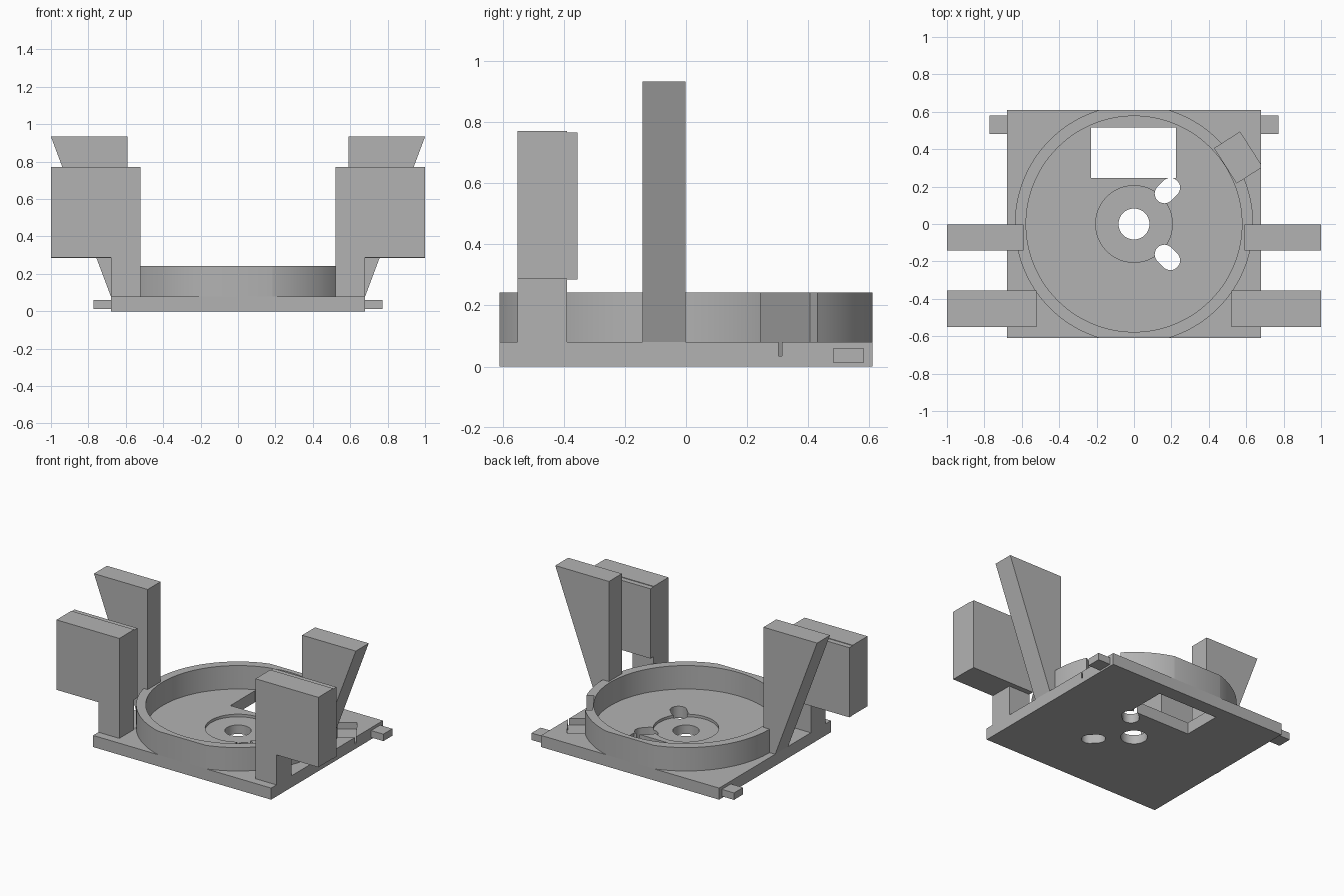
import bpy, bmesh
from math import cos, sin, pi, radians
from mathutils import Matrix, Vector

cube = bpy.data.objects.get("Cube")
if cube:
    bpy.data.objects.remove(cube, do_unlink=True)

grey = bpy.data.materials.new("plain grey")
grey.use_nodes = True
colour = (0.45, 0.45, 0.45, 1)
grey.diffuse_color = colour
grey.node_tree.nodes["Principled BSDF"].inputs["Base Color"].default_value = colour


def extrude(name, outline, low, high, place=None):
    """Prism over a flat outline, optionally moved by a matrix."""
    bm = bmesh.new()
    face = bm.faces.new([bm.verts.new((x, y, low)) for x, y in outline])
    top = bmesh.ops.extrude_face_region(bm, geom=[face])["geom"]
    bmesh.ops.translate(bm, vec=(0, 0, high - low),
                        verts=[v for v in top if isinstance(v, bmesh.types.BMVert)])
    if place:
        bm.transform(place)
    bmesh.ops.recalc_face_normals(bm, faces=bm.faces)
    mesh = bpy.data.meshes.new(name)
    bm.to_mesh(mesh)
    bm.free()
    mesh.materials.append(grey)
    obj = bpy.data.objects.new(name, mesh)
    bpy.context.collection.objects.link(obj)
    return obj


def rect(x0, x1, y0, y1):
    return [(x0, y0), (x1, y0), (x1, y1), (x0, y1)]


def arc(radius, start=0, sweep=2 * pi, steps=96, centre=0.0):
    closed = sweep > 6
    count = steps if closed else steps + 1
    return [(centre + radius * cos(start + sweep * i / steps),
             radius * sin(start + sweep * i / steps)) for i in range(count)]


def boolean(obj, cutter, operation="DIFFERENCE"):
    cutter.hide_render = True
    mod = obj.modifiers.new("cut", "BOOLEAN")
    mod.operation, mod.object, mod.solver = operation, cutter, "EXACT"
    bpy.context.view_layer.objects.active = obj
    bpy.ops.object.modifier_apply(modifier=mod.name)
    bpy.data.objects.remove(cutter, do_unlink=True)


def smooth(obj):
    bpy.ops.object.select_all(action="DESELECT")
    obj.select_set(True)
    bpy.context.view_layer.objects.active = obj
    bpy.ops.object.shade_smooth_by_angle(angle=radians(30))


# Base plate with shallow centre recess, bore, window and radial slots
plate = extrude("base_plate", rect(-0.68, 0.68, -0.61, 0.61), 0, 0.08)
boolean(plate, extrude("recess_cutter", arc(0.205), 0.062, 0.2))
boolean(plate, extrude("bore_cutter", arc(0.083, steps=48), -0.1, 0.2))
boolean(plate, extrude("window_cutter", rect(-0.23, 0.225, 0.245, 0.515), -0.1, 0.2))
slot = (arc(0.052, -pi / 2, pi, 16, centre=0.275)
        + arc(0.052, pi / 2, pi, 16, centre=0.23))
for i in range(4):
    turn = Matrix.Rotation(pi / 4 + i * pi / 2, 4, "Z")
    boolean(plate, extrude("slot_cutter", slot, -0.1, 0.2, turn))

# Ring wall, trimmed flush with the plate at front and back
ring = extrude("ring_wall", arc(0.637, steps=128), 0.08, 0.242)
boolean(ring, extrude("trim_cutter", rect(-1, 1, -0.61, 0.61), 0, 1), "INTERSECT")
boolean(ring, extrude("inner_cutter", arc(0.577, steps=128), 0, 1))

# Angled pockets cut down through ring and into plate
for angle in (radians(32.5), radians(145.5)):
    turn = Matrix.Rotation(angle, 4, "Z")
    for part in (plate, ring):
        boolean(part, extrude("pocket_cutter", rect(0.581, 0.742, -0.11, 0.11),
                              0.035, 0.5, turn))
smooth(plate)
smooth(ring)

# Arms and ears on both sides
upright = Matrix.Rotation(pi / 2, 4, "X")   # outline y becomes z, depth becomes -y
for side, s in (("left", 1), ("right", -1)):
    place = Matrix.Scale(s, 4, Vector((1, 0, 0))) @ upright
    hook = [(0.52, 0.08), (0.68, 0.08), (0.68, 0.287), (1, 0.287), (1, 0.77), (0.52, 0.77)]
    extrude(side + "_front_arm", hook, 0.39, 0.552, place)
    extrude(side + "_front_arm_pad", rect(0.52, 1, 0.285, 0.766), 0.355, 0.39, place)
    brace = [(0.59, 0.08), (0.68, 0.08), (1, 0.933), (0.59, 0.933)]
    extrude(side + "_rear_arm", brace, 0.002, 0.143, place)
    extrude(side + "_ear", rect(0.68, 0.773, 0.012, 0.06), -0.58, -0.482, place)
